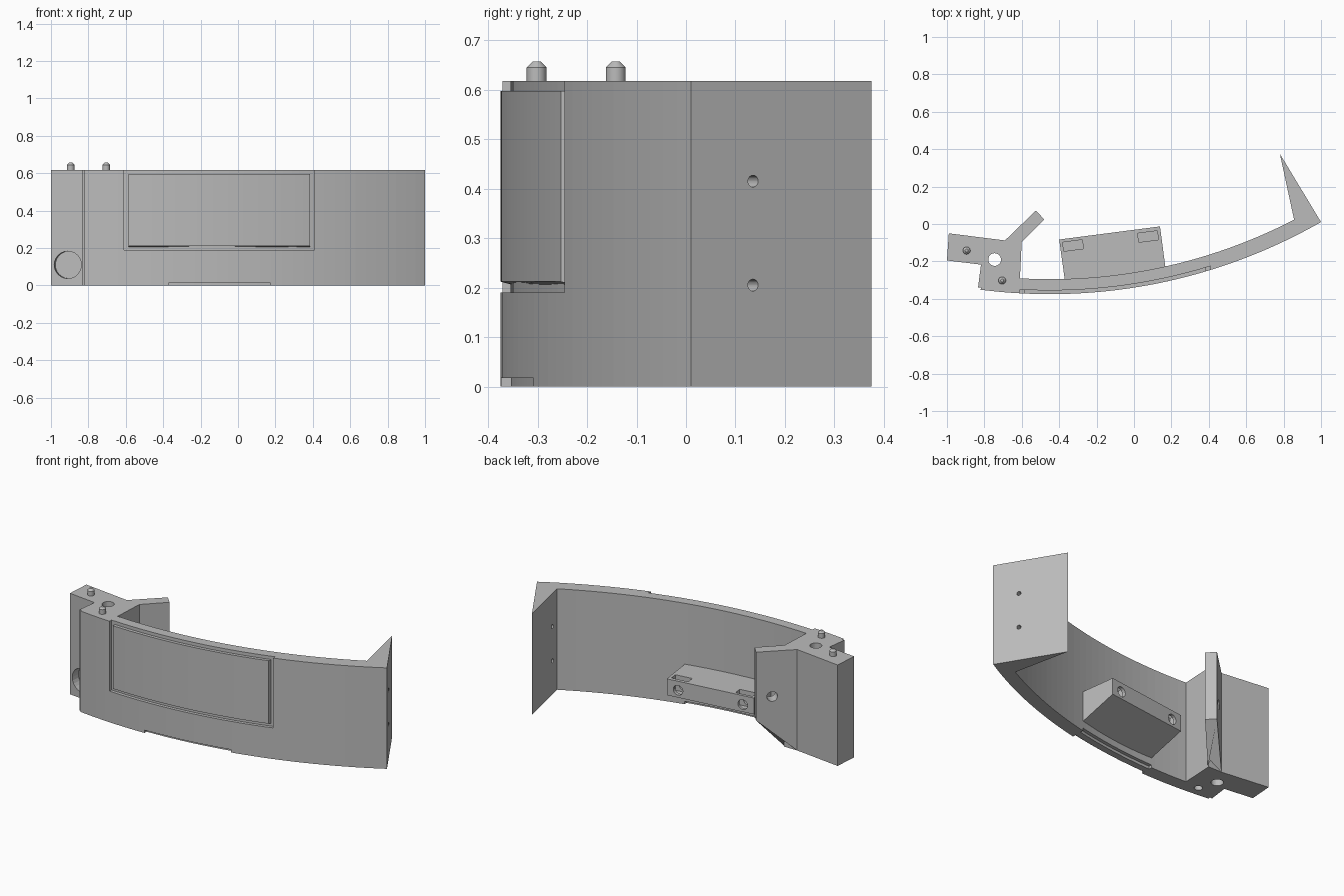
import bpy, bmesh, math
from mathutils import Vector, Matrix

if "Cube" in bpy.data.objects:
    bpy.data.objects.remove(bpy.data.objects["Cube"])

H = 0.617                       # wall height
CX, CY, R, WALL = -0.45, 2.545, 2.92, 0.08

grey = bpy.data.materials.new("plain grey")
grey.use_nodes = True
grey.diffuse_color = (0.5, 0.5, 0.5, 1)
grey.node_tree.nodes["Principled BSDF"].inputs["Base Color"].default_value = (0.5, 0.5, 0.5, 1)


def add(name, bm):
    bmesh.ops.recalc_face_normals(bm, faces=bm.faces)
    mesh = bpy.data.meshes.new(name)
    bm.to_mesh(mesh)
    bm.free()
    obj = bpy.data.objects.new(name, mesh)
    bpy.context.collection.objects.link(obj)
    mesh.materials.append(grey)
    return obj


def prism(name, outline, z0, z1, adjust=None):
    """Extrude a plan outline; adjust(co) may then move single corners."""
    bm = bmesh.new()
    face = bm.faces.new([bm.verts.new((x, y, z0)) for x, y in outline])
    new = bmesh.ops.extrude_face_region(bm, geom=[face])["geom"]
    for v in new:
        if isinstance(v, bmesh.types.BMVert):
            v.co.z = z1
    if adjust:
        for v in bm.verts:
            adjust(v.co)
    return add(name, bm)


def rod(name, centre, axis, r, length, r2=None, sides=24):
    bm = bmesh.new()
    turn = Vector(axis).to_track_quat("Z", "Y").to_matrix().to_4x4()
    bmesh.ops.create_cone(bm, cap_ends=True, segments=sides, radius1=r,
                          radius2=r if r2 is None else r2, depth=length,
                          matrix=Matrix.Translation(centre) @ turn)
    return add(name, bm)


def arc(radius, x0, x1, n=24):
    a0, a1 = (math.asin((x - CX) / radius) for x in (x0, x1))
    steps = [a0 + (a1 - a0) * i / n for i in range(n + 1)]
    return [(CX + radius * math.sin(a), CY - radius * math.cos(a)) for a in steps]


def band(name, r_in, r_out, x0, x1, z0, z1, adjust=None):
    return prism(name, arc(r_out, x0, x1) + arc(r_in, x1, x0), z0, z1, adjust)


def combine(obj, others, operation):
    for other in others:
        mod = obj.modifiers.new("combine", "BOOLEAN")
        mod.operation, mod.solver, mod.object = operation, "EXACT", other
        other.hide_render = True
    graph = bpy.context.evaluated_depsgraph_get()
    mesh = bpy.data.meshes.new_from_object(obj.evaluated_get(graph))
    obj.modifiers.clear()
    obj.data = mesh
    for other in others:
        bpy.data.objects.remove(other)


# Curved wall with pointed fin at one end and hinge lobe at the other
outline = arc(R, -0.82, 1.0, 32) + [(0.78, 0.375)]
outline += arc(R - WALL, 0.856, -0.61, 28)
outline += [(-0.6, -0.088), (-0.69, -0.088), (-0.99, -0.05), (-1.0, -0.195),
            (-0.818, -0.217), (-0.834, -0.34), (-0.818, -0.338)]
body = prism("curved_wall", outline, 0, H)


# Diagonal strut whose underside rises towards the tip
def raise_tip(co):
    if co.z < 0.1 and co.y > 0:
        co.z = 0.2


strut = prism("strut", [(-0.524, 0.072), (-0.48, 0.024), (-0.6, -0.095),
                        (-0.65, -0.12), (-0.69, -0.088)], 0, H, raise_tip)
combine(body, [strut], "UNION")

# Cuts: front recess, bottom notches, lobe holes, strut hole, fin holes
cuts = [
    band("recess_cut", R - 0.02, R + 0.05, -0.61, 0.41, 0.19, 0.7),
    band("notch_outer", R - 0.02, R + 0.05, -0.37, 0.17, -0.05, 0.017),
    band("notch_inner", R - WALL - 0.05, R - WALL + 0.02, -0.37, 0.17, -0.05, 0.017),
    rod("lobe_hole", (-0.745, -0.19, 0.3), (0, 0, 1), 0.034, 1),
    rod("pin_socket", (-0.705, -0.3, 0), (0, 0, 1), 0.023, 0.1),
    rod("round_pocket", (-0.91, -0.205, 0.11), (0.12, 0.99, 0), 0.073, 0.1),
    rod("strut_hole", (-0.57, -0.01, 0.34), (1, -1, 0), 0.03, 0.2),
]
for z in (0.205, 0.415):
    cuts.append(rod("fin_hole", (0.89, 0.115, z), (0.86, 0.51, 0), 0.012, 0.5))
combine(body, cuts, "DIFFERENCE")


# Raised panel inside the recess, with a sloped lower edge
def slope_bottom(co):
    if co.z < 0.3 and math.hypot(co.x - CX, co.y - CY) > R - 0.01:
        co.z += 0.008


band("front_panel", R - 0.03, R, -0.585, 0.385, 0.204, 0.597, slope_bottom)


# Bracket on the inner wall, with a sloped underside
def slope_under(co):
    if co.z < 0.1 and co.y > -0.15:
        co.z = 0.145


bracket = prism("bracket", [(-0.40, -0.083), (0.139, -0.013), (0.171, -0.255),
                            (-0.367, -0.32)], 0.05, 0.245, slope_under)
along = Vector((0.539, 0.07, 0)).normalized()
back = Vector((-along.y, along.x, 0))
cuts = []
for x, y in ((-0.326, -0.115), (0.075, -0.067)):
    c = Vector((x, y, 0))
    corners = [c + along * 0.053 * i + back * 0.024 * j
               for i, j in ((-1, -1), (1, -1), (1, 1), (-1, 1))]
    cuts.append(prism("nut_slot", [p.xy for p in corners], 0.15, 0.4))
    cuts.append(rod("screw_hole", c + Vector((0, 0, 0.19)), back, 0.03, 0.2))
combine(bracket, cuts, "DIFFERENCE")

# Locating pins on top of the lobe
for i, (x, y) in enumerate(((-0.895, -0.142), (-0.705, -0.302))):
    rod(f"pin_{i + 1}", (x, y, 0.625), (0, 0, 1), 0.02, 0.04)
    rod(f"pin_tip_{i + 1}", (x, y, 0.651), (0, 0, 1), 0.02, 0.012, 0.008)

# Smooth the round surfaces, keep hard edges
for obj in bpy.context.scene.objects:
    if obj.type == "MESH" and obj.name.startswith("pin"):
        bpy.ops.object.select_all(action="DESELECT")
        obj.select_set(True)
        bpy.context.view_layer.objects.active = obj
        bpy.ops.object.shade_smooth_by_angle(angle=math.radians(30))
